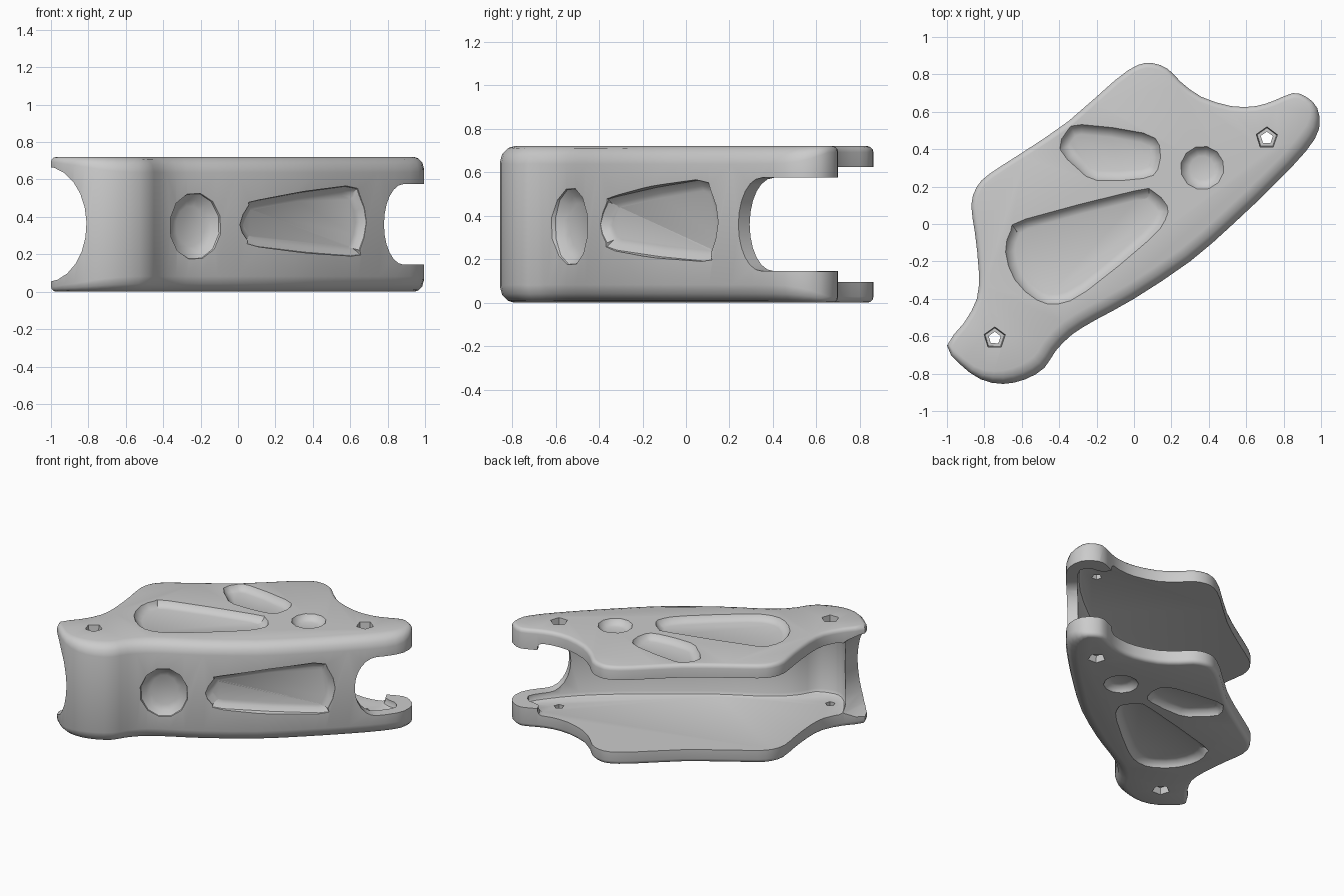
import bpy, bmesh, math
from mathutils import Vector

if "Cube" in bpy.data.objects:
    bpy.data.objects.remove(bpy.data.objects["Cube"])

H = 0.72
MID = H / 2


def smooth(pts, n=2):
    # closed Catmull-Rom curve through the points, counter-clockwise
    pts = [Vector(p) for p in pts]
    if sum(a.cross(b) for a, b in zip(pts, pts[1:] + pts[:1])) < 0:
        pts.reverse()
    out = []
    for i in range(len(pts)):
        a, b, c, d = (pts[(i + k) % len(pts)] for k in (-1, 0, 1, 2))
        for s in range(n):
            t = s / n
            out.append(0.5 * (2 * b + (c - a) * t + (2 * a - 5 * b + 4 * c - d) * t * t
                              + (3 * b - a - 3 * c + d) * t ** 3))
    return out


def normals(pts):
    res = []
    for i in range(len(pts)):
        d = (pts[(i + 1) % len(pts)] - pts[i - 1]).normalized()
        res.append(Vector((d.y, -d.x)))
    return res


def inset(pts, amount):
    return [p - n * amount for p, n in zip(pts, normals(pts))]


def loft(name, rings):
    # closed solid through equal-length rings of 3D points
    bm = bmesh.new()
    vs = [[bm.verts.new(p) for p in r] for r in rings]
    n = len(vs[0])
    for a, b in zip(vs, vs[1:]):
        for i in range(n):
            j = (i + 1) % n
            bm.faces.new((a[i], a[j], b[j], b[i]))
    bm.faces.new(vs[0][::-1])
    bm.faces.new(vs[-1])
    bmesh.ops.recalc_face_normals(bm, faces=bm.faces)
    me = bpy.data.meshes.new(name)
    bm.to_mesh(me)
    bm.free()
    ob = bpy.data.objects.new(name, me)
    bpy.context.collection.objects.link(ob)
    return ob


def prism(name, pts, origin, u, v, n, steps):
    # stack of rings: steps = (height along n, inset)
    o, u, v, n = map(Vector, (origin, u, v, n))
    return loft(name, [[o + u * p.x + v * p.y + n * h for p in inset(pts, s)] for h, s in steps])


def circle(cx, cy, rx, ry, n=8):
    return [Vector((cx + rx * math.cos(2 * math.pi * i / n + 0.3),
                    cy + ry * math.sin(2 * math.pi * i / n + 0.3))) for i in range(n)]


# body: full-height block with a softer edge on the wall side
outline = smooth([
    (-1, -.65), (-.93, -.75), (-.82, -.83), (-.7, -.855), (-.58, -.83), (-.48, -.77), (-.42, -.68),
    (-.33, -.59), (-.2, -.51), (0, -.4), (.3, -.2), (.53, 0), (.75, .21), (.92, .39), (.99, .51),
    (.98, .62), (.92, .68), (.85, .7), (.75, .66), (.65, .63), (.52, .63), (.36, .68), (.25, .76),
    (.18, .83), (.1, .86), (.02, .85), (-.1, .77), (-.35, .55), (-.6, .38), (-.77, .27), (-.84, .2),
    (-.87, .1), (-.85, -.05), (-.83, -.25), (-.84, -.4), (-.91, -.53)])
nrm = normals(outline)
rad = [0.028 + 0.055 * max(0, n.dot(Vector((.62, -.78)))) for n in nrm]


def body_ring(a, top):
    ring = []
    for p, n, r in zip(outline, nrm, rad):
        q = p - n * r * (1 - math.cos(a))
        z = r * (1 - math.sin(a))
        ring.append((q.x, q.y, H - z if top else z))
    return ring


angles = [math.radians(d) for d in (0, 30, 60, 90)]
body = loft("bracket", [body_ring(a, False) for a in angles[::-1]]
            + [body_ring(a, True) for a in angles])

X, Y, Z = (1, 0, 0), (0, 1, 0), (0, 0, 1)
cutters = []

# cavity between the two plates, open at the back and beside the left lobe
cavity = smooth([
    (-.85, -.64), (-.8, -.7), (-.73, -.745), (-.65, -.74), (-.56, -.7), (-.5, -.6), (-.4, -.5),
    (-.26, -.41), (-.06, -.3), (.23, -.1), (.46, .06), (.69, .25), (.85, .43), (.91, .53),
    (.86, .59), (.77, .61), (.7, .75), (.5, .95), (.2, 1.05), (-.3, 1), (-1.1, .5), (-1.1, -.2),
    (-.98, -.4), (-.91, -.54)])
cutters.append(prism("cavity_cutter", cavity, (0, 0, 0), X, Y, Z,
                     [(.095, .03), (.105, .01), (.125, 0),
                      (H - .125, 0), (H - .105, .01), (H - .095, .03)]))

# concave left end of the wall
cutters.append(prism("left_end_cutter", circle(-1.03, MID, .22, .31, 24), (0, -1.2, 0), X, Z, Y,
                     [(0, 0), (1.5, 0)]))

# open mouth at the right end of the wall
mouth = [Vector((.73 + .15 * (1 - math.cos(a)), MID + .215 * math.sin(a)))
         for a in (math.radians(d) for d in range(-90, 91, 15))]
mouth = [Vector((1.12, MID - .215))] + mouth + [Vector((1.12, MID + .215)),
         Vector((1.5, MID + .23)), Vector((1.5, MID - .23))]
d = Vector((.72, .69, 0)).normalized()
perp = Vector((d.y, -d.x, 0))
cutters.append(prism("mouth_cutter", mouth, perp * -.6, d, Z, perp, [(0, 0), (1.4, 0)]))

# pockets and bolt holes, repeated on both plates
plate_pockets = [
    smooth([(-.69, -.15), (-.66, -.03), (-.58, .03), (0, .18), (.1, .18), (.18, .1), (.17, .02),
            (.08, -.09), (-.25, -.36), (-.4, -.43), (-.52, -.41), (-.64, -.3)]),
    smooth([(-.4, .4), (-.36, .5), (-.28, .535), (.05, .49), (.14, .42), (.13, .29), (.05, .24),
            (-.2, .23), (-.3, .29)]),
    circle(.365, .3, .12, .12, 12)]
for z0, up in ((0, -1), (H, 1)):
    n = (0, 0, up)
    for pts in plate_pockets:
        cutters.append(prism("pocket_cutter", pts, (0, 0, z0), X, Y, n,
                             [(-.04, .055), (-.033, .034), (-.015, .012), (.02, -.008)]))
    for cx, cy in ((.71, .46), (-.745, -.61)):
        cutters.append(prism("hole_cutter", circle(cx, cy, .062, .062, 5), (0, 0, z0), X, Y, n,
                             [(-.2, .028), (-.05, .028), (-.0499, .008), (.02, 0)]))

# pockets in the wall
wu = Vector((.78, .625, 0)).normalized()
wn = Vector((wu.y, -wu.x, 0))
long_pocket = smooth([(0, .36), (.06, .47), (.13, .5), (.73, .575), (.84, .52), (.89, .37),
                      (.84, .22), (.77, .18), (.13, .23), (.05, .27)])
cutters.append(prism("wall_pocket_cutter", long_pocket, (0, -.4, 0), wu, Z, wn,
                     [(-.03, .06), (-.022, .038), (0, .012), (.12, -.01)]))
cutters.append(prism("wall_round_cutter", circle(0, MID - .01, .17, .19, 12), (-.23, -.53, 0),
                     Vector((.86, .51, 0)), Z, Vector((.51, -.86, 0)),
                     [(-.05, .08), (-.035, .045), (-.01, .012), (.08, -.01)]))

# cut everything out of the body
bpy.context.view_layer.objects.active = body
body.select_set(True)
for c in cutters:
    c.hide_render = True
    m = body.modifiers.new("cut", "BOOLEAN")
    m.operation = "DIFFERENCE"
    m.solver = "EXACT"
    m.object = c
    bpy.ops.object.modifier_apply(modifier=m.name)
    bpy.data.objects.remove(c)
bpy.ops.object.shade_smooth_by_angle(angle=math.radians(35))
